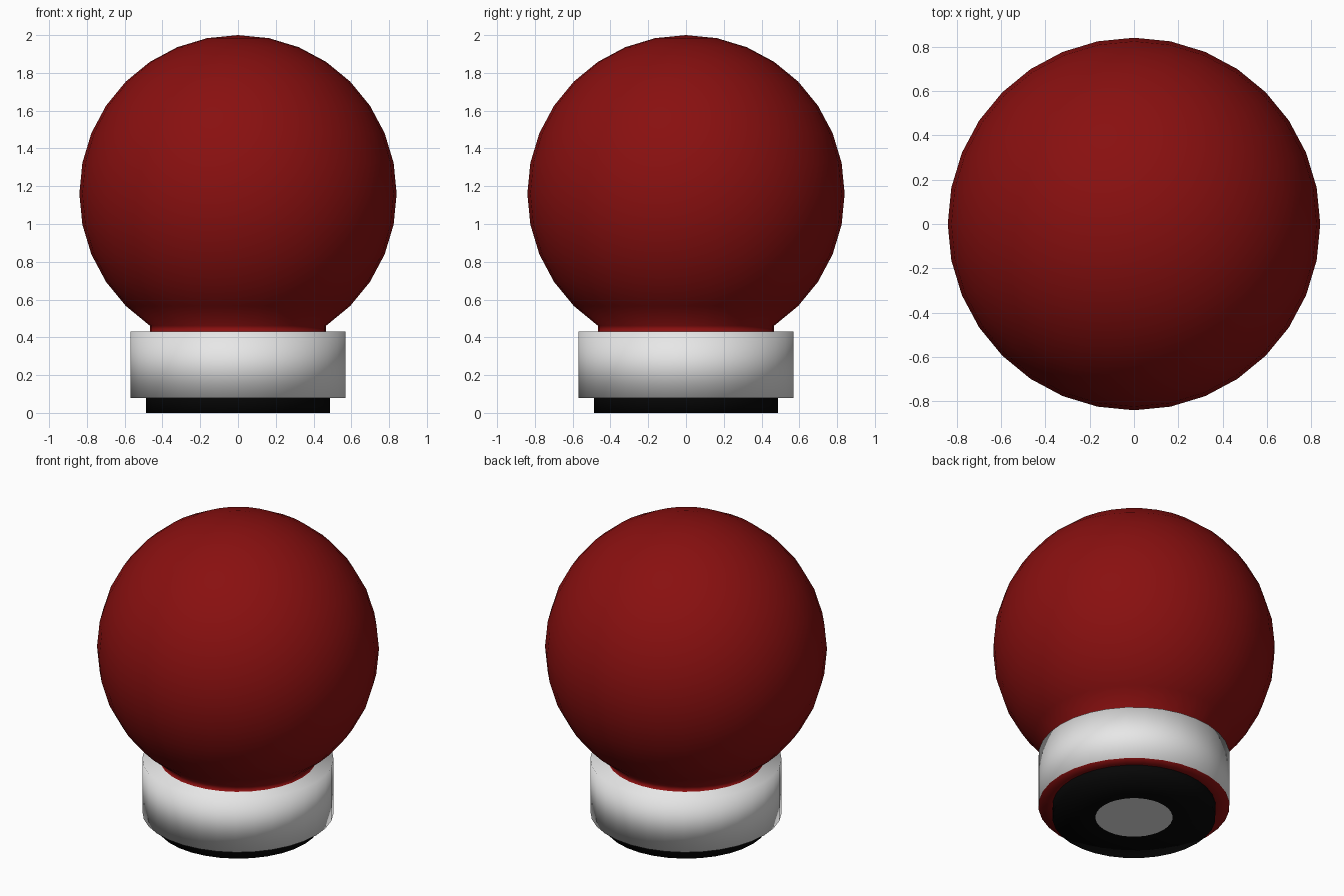
import bpy, bmesh
from math import sin, cos, pi

cube = bpy.data.objects.get("Cube")
if cube:
    bpy.data.objects.remove(cube)

SIDES = 32


def material(name, colour):
    mat = bpy.data.materials.new(name)
    mat.use_nodes = True
    mat.diffuse_color = (*colour, 1)
    bsdf = next(n for n in mat.node_tree.nodes if n.type == "BSDF_PRINCIPLED")
    bsdf.inputs["Base Color"].default_value = (*colour, 1)
    return mat


red = material("dark red", (0.25, 0.005, 0.005))
white = material("white", (0.8, 0.8, 0.8))
black = material("black", (0.002, 0.002, 0.002))


def lathe(name, profile, mats, pick):
    """Turn a (radius, height) profile round z; pick(radius, height) gives each face's material."""
    bm = bmesh.new()
    verts = [bm.verts.new((r, 0, z)) for r, z in profile]
    edges = [bm.edges.new(pair) for pair in zip(verts, verts[1:])]
    bmesh.ops.spin(bm, geom=verts + edges, cent=(0, 0, 0), axis=(0, 0, 1),
                   angle=2 * pi, steps=SIDES)
    bmesh.ops.remove_doubles(bm, verts=bm.verts[:], dist=1e-4)
    bmesh.ops.recalc_face_normals(bm, faces=bm.faces[:])
    for f in bm.faces:
        c = f.calc_center_median()
        f.material_index = pick(c.xy.length, c.z)
        f.smooth = True
    mesh = bpy.data.meshes.new(name)
    bm.to_mesh(mesh)
    bm.free()
    for m in mats:
        mesh.materials.append(m)
    obj = bpy.data.objects.new(name, mesh)
    bpy.context.collection.objects.link(obj)
    return obj


# Ball running down into a short neck, a broad collar and its underside
R, MID = 0.84, 1.16
ball = [(R * sin(pi * i / 16), MID + R * cos(pi * i / 16)) for i in range(14)]
neck = ball[-1][0]
collar = [(neck, 0.43), (0.57, 0.43), (0.57, 0.08), (0.486, 0.08)]
lathe("ball_and_collar", ball + collar, [red, white],
      lambda r, z: 1 if 0.1 < z < 0.435 else 0)

# Black foot with a white disc in the middle of its underside
lathe("foot", [(0.486, 0.08), (0.486, 0), (0.23, 0), (0, 0)], [black, white],
      lambda r, z: 1 if r < 0.2 else 0)
